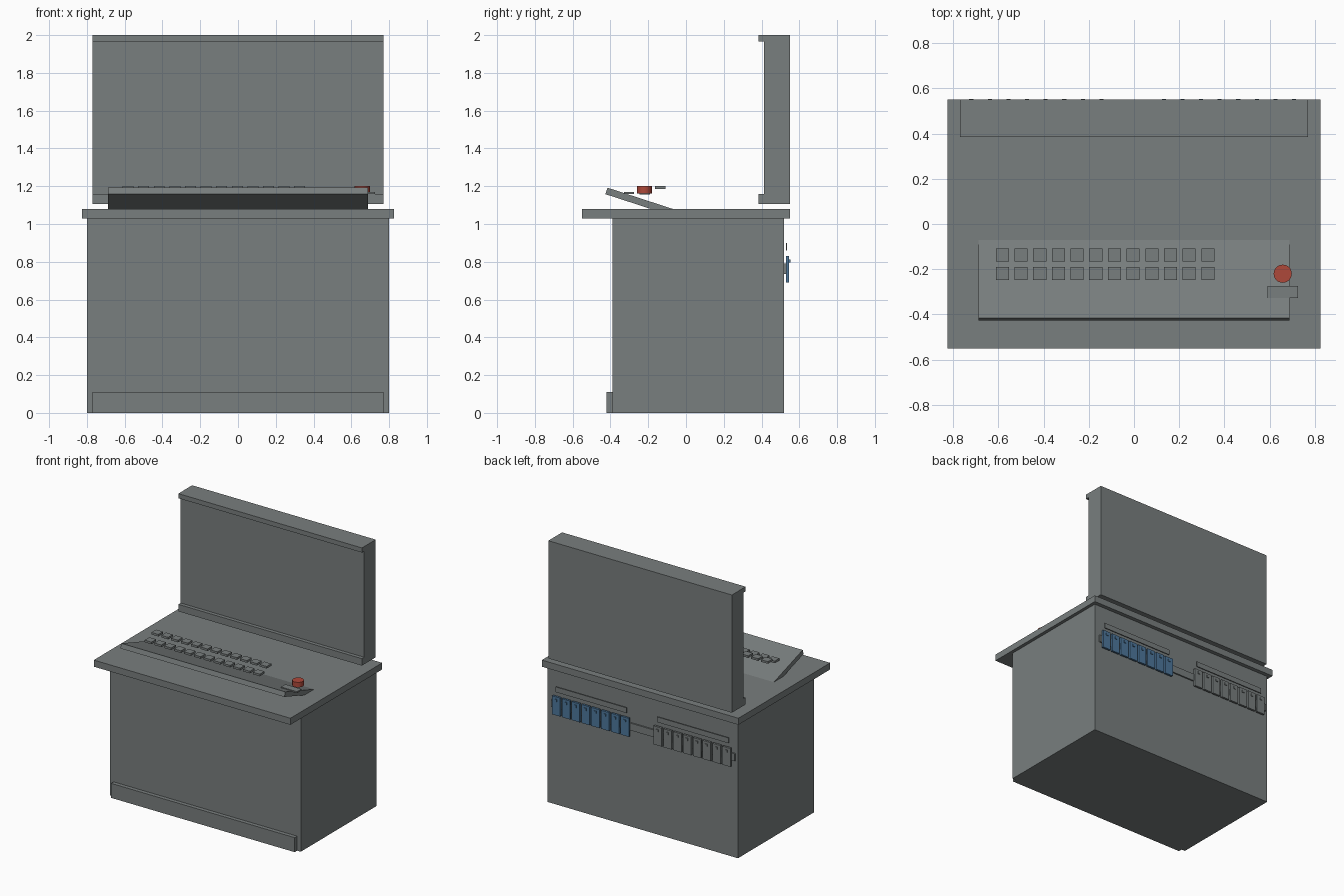
import bpy, bmesh, math
from mathutils import Matrix, Vector

if "Cube" in bpy.data.objects:
    bpy.data.objects.remove(bpy.data.objects["Cube"])


def material(name, rgb):
    m = bpy.data.materials.new(name)
    m.diffuse_color = (*rgb, 1.0)
    m.use_nodes = True
    m.node_tree.nodes["Principled BSDF"].inputs["Base Color"].default_value = m.diffuse_color
    return m


GREY = material("steel grey", (0.19, 0.21, 0.21))
RED = material("stop red", (0.42, 0.065, 0.042))
BLUE = material("terminal blue", (0.075, 0.185, 0.33))


def finish(name, bm, mat):
    bmesh.ops.recalc_face_normals(bm, faces=bm.faces)
    mesh = bpy.data.meshes.new(name)
    bm.to_mesh(mesh)
    bm.free()
    mesh.materials.append(mat)
    ob = bpy.data.objects.new(name, mesh)
    bpy.context.collection.objects.link(ob)
    return ob


def add_box(bm, x, y, z):
    """Box from (min, max) ranges."""
    centre = Vector([(r[0] + r[1]) / 2 for r in (x, y, z)])
    size = [r[1] - r[0] for r in (x, y, z)]
    bmesh.ops.create_cube(
        bm, size=1, matrix=Matrix.Translation(centre) @ Matrix.Diagonal((*size, 1)))


def boxes(name, ranges, mat=GREY):
    bm = bmesh.new()
    for r in ranges:
        add_box(bm, *r)
    return finish(name, bm, mat)


def extrude_profile(name, yz, half_width, mat=GREY):
    """Side profile in y/z pulled symmetrically along x."""
    bm = bmesh.new()
    face = bm.faces.new([bm.verts.new((-half_width, y, z)) for y, z in yz])
    out = bmesh.ops.extrude_face_region(bm, geom=[face])
    verts = [v for v in out["geom"] if isinstance(v, bmesh.types.BMVert)]
    bmesh.ops.translate(bm, verts=verts, vec=(2 * half_width, 0, 0))
    return finish(name, bm, mat)


# Cabinet, kick plate and worktop
boxes("cabinet", [((-0.80, 0.80), (-0.39, 0.52), (0, 1.03))])
boxes("kick_plate", [((-0.77, 0.77), (-0.42, -0.39), (0, 0.11))])
boxes("worktop", [((-0.825, 0.825), (-0.55, 0.55), (1.03, 1.08))])

# Upright back panel with a lip along its top and bottom
extrude_profile("back_panel", [
    (0.55, 1.107), (0.55, 2.0), (0.385, 2.0), (0.385, 1.965),
    (0.413, 1.965), (0.413, 1.16), (0.385, 1.16), (0.385, 1.107)], 0.77)

# Tilted control panel, its rear edge sunk into the worktop
tilt = math.radians(18)
along = Vector((math.cos(tilt), -math.sin(tilt)))
up = Vector((math.sin(tilt), math.cos(tilt)))
corner = Vector((-0.427, 1.158))
extrude_profile("control_panel", [
    corner, corner + along * 0.37,
    corner + along * 0.37 + up * 0.036, corner + up * 0.036], 0.688)

# Two rows of push buttons
PITCH = 0.0826
for name, y, z in (("rear_buttons", -0.137, 1.184), ("front_buttons", -0.219, 1.157)):
    boxes(name, [((-0.611 + i * PITCH, -0.553 + i * PITCH),
                  (y - 0.028, y + 0.028), (z, z + 0.016)) for i in range(12)])

# Emergency stop and its label plate
bm = bmesh.new()
bmesh.ops.create_cone(bm, cap_ends=True, segments=32, radius1=0.04, radius2=0.04,
                      depth=0.038, matrix=Matrix.Translation((0.658, -0.22, 1.181)))
stop = finish("stop_button", bm, RED)
bpy.context.view_layer.objects.active = stop
stop.select_set(True)
bpy.ops.object.shade_smooth_by_angle(angle=math.radians(30))
boxes("stop_label", [((0.59, 0.725), (-0.328, -0.275), (1.16, 1.17))])

# Rear mounting rail with two banks of eight terminal blocks
boxes("terminal_rail", [((-0.78, 0.76), (0.52, 0.531), (0.735, 0.79))])
for side, start, mat in (("grey", -0.72, GREY), ("blue", 0.132, BLUE)):
    xs = [start + i * 0.0823 for i in range(8)]
    boxes(side + "_terminals",
          [((x - 0.034, x + 0.034), (0.53, 0.546), (0.69, 0.83)) for x in xs], mat)
    boxes(side + "_terminal_screws",
          [((x - 0.009, x + 0.009), (0.546, 0.552), (0.795, 0.813)) for x in xs], mat)
    boxes(side + "_label_strip",
          [((xs[0] - 0.01, xs[-1] + 0.01), (0.53, 0.536), (0.86, 0.90))])
